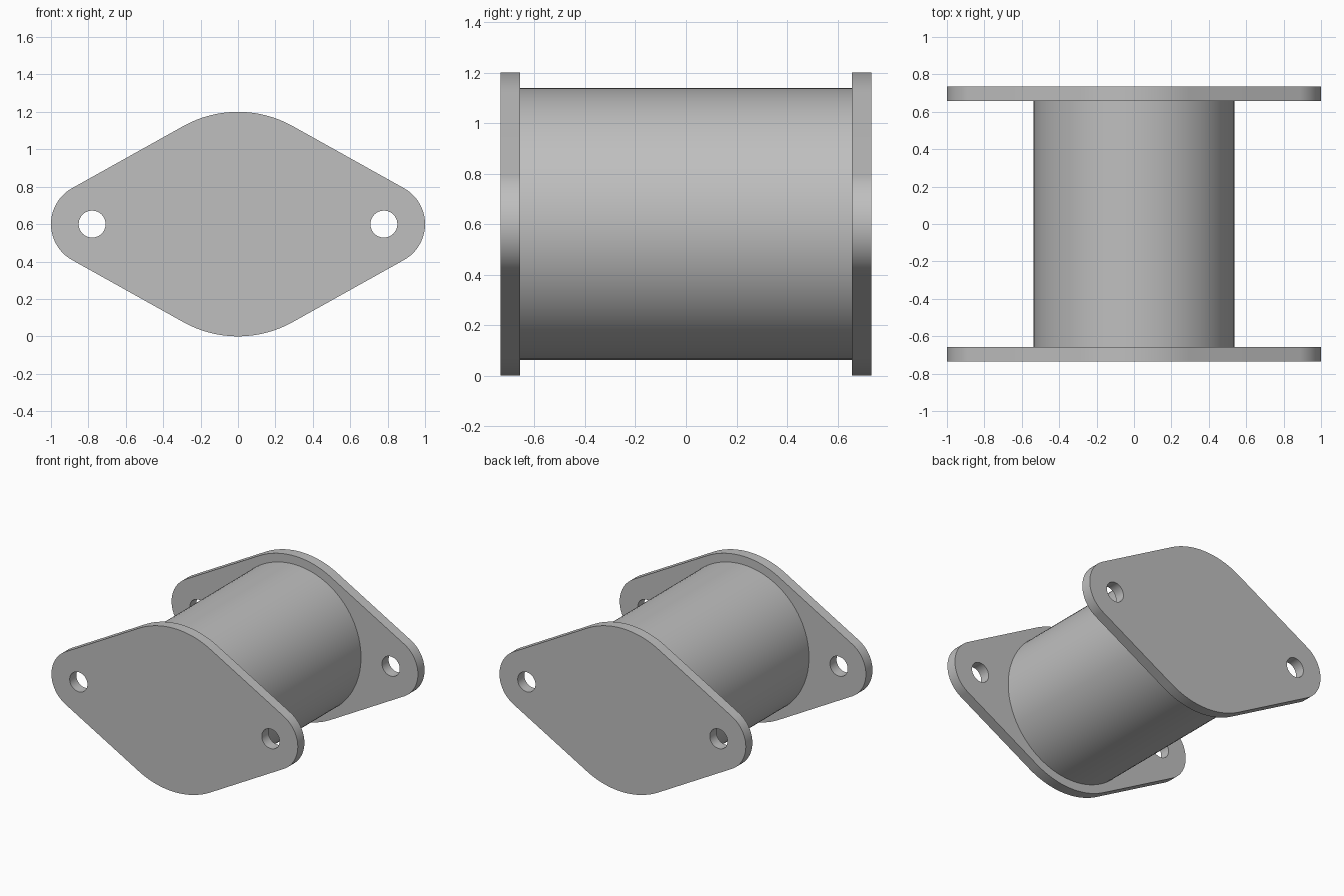
import bpy
import bmesh
from math import asin, cos, sin, pi, radians
from mathutils import Matrix

cube = bpy.data.objects.get("Cube")
if cube:
    bpy.data.objects.remove(cube, do_unlink=True)

MID_Z = 0.6           # height of the spool axis
DEPTH = 1.47          # overall length along y
THICK = 0.077         # flange thickness
BIG_R, END_R, HOLE_R, TUBE_R = 0.6, 0.22, 0.072, 0.538
END_X = 1 - END_R     # centre of the rounded ends and bolt holes

grey = bpy.data.materials.new("plain grey")
grey.use_nodes = True
colour = (0.52, 0.52, 0.52, 1)
grey.diffuse_color = colour
grey.node_tree.nodes["Principled BSDF"].inputs["Base Color"].default_value = colour


def arc(cx, radius, start, end, steps):
    return [(cx + radius * cos(start + (end - start) * i / steps),
             radius * sin(start + (end - start) * i / steps))
            for i in range(steps + 1)]


def finish(bm, name):
    bmesh.ops.recalc_face_normals(bm, faces=bm.faces)
    mesh = bpy.data.meshes.new(name)
    bm.to_mesh(mesh)
    bm.free()
    mesh.materials.append(grey)
    obj = bpy.data.objects.new(name, mesh)
    bpy.context.collection.objects.link(obj)
    bpy.ops.object.select_all(action="DESELECT")
    obj.select_set(True)
    bpy.context.view_layer.objects.active = obj
    bpy.ops.object.shade_smooth_by_angle(angle=radians(30))


def flange(name, y):
    """Rounded diamond plate with two bolt holes, starting at y."""
    bm = bmesh.new()
    # The straight sides are tangent to the middle and end arcs
    t = pi / 2 - asin((BIG_R - END_R) / END_X)
    outline = (arc(END_X, END_R, -t, t, 32) + arc(0, BIG_R, t, pi - t, 32)
               + arc(-END_X, END_R, pi - t, pi + t, 32)
               + arc(0, BIG_R, pi + t, 2 * pi - t, 32))
    holes = [arc(x, HOLE_R, 0, 2 * pi, 40)[:-1] for x in (-END_X, END_X)]
    edges = []
    for loop in [outline] + holes:
        verts = [bm.verts.new((x, y, z + MID_Z)) for x, z in loop]
        edges += [bm.edges.new((verts[i - 1], verts[i])) for i in range(len(verts))]
    bmesh.ops.triangle_fill(bm, edges=edges, use_beauty=True, normal=(0, -1, 0))
    grown = bmesh.ops.extrude_face_region(bm, geom=bm.faces[:], use_keep_orig=True)
    moved = [g for g in grown["geom"] if isinstance(g, bmesh.types.BMVert)]
    bmesh.ops.translate(bm, verts=moved, vec=(0, THICK, 0))
    finish(bm, name)


# End plates
flange("front_flange", -DEPTH / 2)
flange("back_flange", DEPTH / 2 - THICK)

# Central barrel, set slightly into both plates
bm = bmesh.new()
bmesh.ops.create_cone(bm, cap_ends=True, segments=96, radius1=TUBE_R, radius2=TUBE_R,
                      depth=DEPTH - 2 * THICK + 0.02,
                      matrix=Matrix.Translation((0, 0, MID_Z)) @ Matrix.Rotation(pi / 2, 4, "X"))
finish(bm, "barrel")
